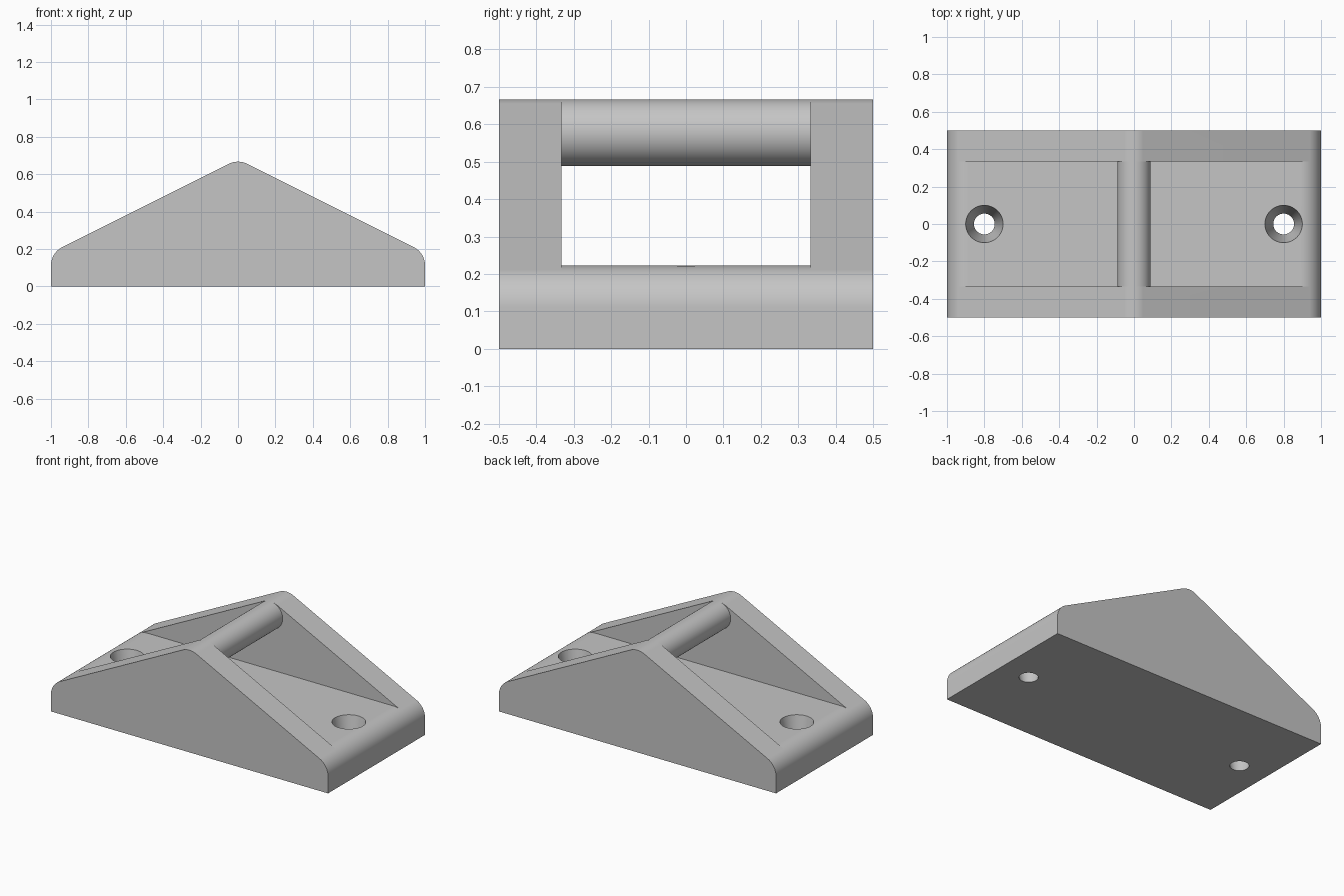
import bpy, bmesh
from math import sin, cos, atan2, pi

cube = bpy.data.objects.get("Cube")
if cube:
    bpy.data.objects.remove(cube, do_unlink=True)

U = 1 / 9                      # base unit, also the edge radius
FLOOR = 2 * U
END = (1 - U, U)               # centre of the rounded end
TOP = (0, 5 * U)               # centre of the rounded ridge
SLOPE = atan2(2, 1)            # direction of the slope's normal

grey = bpy.data.materials.new("grey")
grey.use_nodes = True
color = (0.56, 0.56, 0.56, 1)
grey.diffuse_color = color
grey.node_tree.nodes["Principled BSDF"].inputs["Base Color"].default_value = color


def arc(centre, a, b, n):
    return [(centre[0] + U * cos(a + (b - a) * i / n),
             centre[1] + U * sin(a + (b - a) * i / n)) for i in range(n + 1)]


def mirrored(points):
    return [(-x, z) for x, z in reversed(points)]


def prism(name, profile, half):
    """Extrude an x-z profile from y = -half to y = half."""
    bm = bmesh.new()
    face = bm.faces.new([bm.verts.new((x, -half, z)) for x, z in profile])
    out = bmesh.ops.extrude_face_region(bm, geom=[face])
    moved = [v for v in out["geom"] if isinstance(v, bmesh.types.BMVert)]
    bmesh.ops.translate(bm, verts=moved, vec=(0, 2 * half, 0))
    bmesh.ops.recalc_face_normals(bm, faces=bm.faces)
    mesh = bpy.data.meshes.new(name)
    bm.to_mesh(mesh)
    bm.free()
    mesh.materials.append(grey)
    obj = bpy.data.objects.new(name, mesh)
    bpy.context.collection.objects.link(obj)
    return obj


def smooth(obj):
    bpy.ops.object.select_all(action='DESELECT')
    obj.select_set(True)
    bpy.context.view_layer.objects.active = obj
    bpy.ops.object.shade_smooth_by_angle()


def cut(obj, cutter):
    mod = obj.modifiers.new(cutter.name, 'BOOLEAN')
    mod.operation, mod.solver, mod.object = 'DIFFERENCE', 'EXACT', cutter
    bpy.context.view_layer.objects.active = obj
    bpy.ops.object.modifier_apply(modifier=mod.name)
    bpy.data.objects.remove(cutter, do_unlink=True)


# Wedge body with rounded ends and ridge
ridge = arc(TOP, SLOPE, pi - SLOPE, 12)
half = [(1, 0)] + arc(END, 0, SLOPE, 16)
body = prism("wedge_body", half + ridge + mirrored(half), 0.5)

# Open bay between the side walls, its floor blending into the rounded ends
blend = arc(END, SLOPE, pi / 2, 8)
rim = [(END[0] + 0.1, 1), blend[0]]
bay = rim + blend[1:]
cut(body, prism("bay_cutter", bay + mirrored(bay), 3 * U))

# Tapered screw holes: narrow below, wide at the floor
low, high = U / 2, 0.1
taper = (high - low) / FLOOR
for side in (-1, 1):
    bpy.ops.mesh.primitive_cone_add(
        vertices=64, radius1=low - taper * 0.1, radius2=high + taper * 0.1,
        depth=FLOOR + 0.2, location=(side * 0.8, 0, FLOOR / 2))
    hole = bpy.context.object
    hole.name = "hole_cutter"
    hole.data.materials.append(grey)
    cut(body, hole)

smooth(body)
weighted = body.modifiers.new("even_shading", 'WEIGHTED_NORMAL')
weighted.keep_sharp = True

# Crossbar between the side walls
bpy.ops.mesh.primitive_cylinder_add(
    vertices=64, radius=0.8 * U, depth=6 * U, end_fill_type='NOTHING',
    location=(0, 0, 5.2 * U), rotation=(pi / 2, 0, 0))
bar = bpy.context.object
bar.name = "crossbar"
bar.data.materials.append(grey)
smooth(bar)
